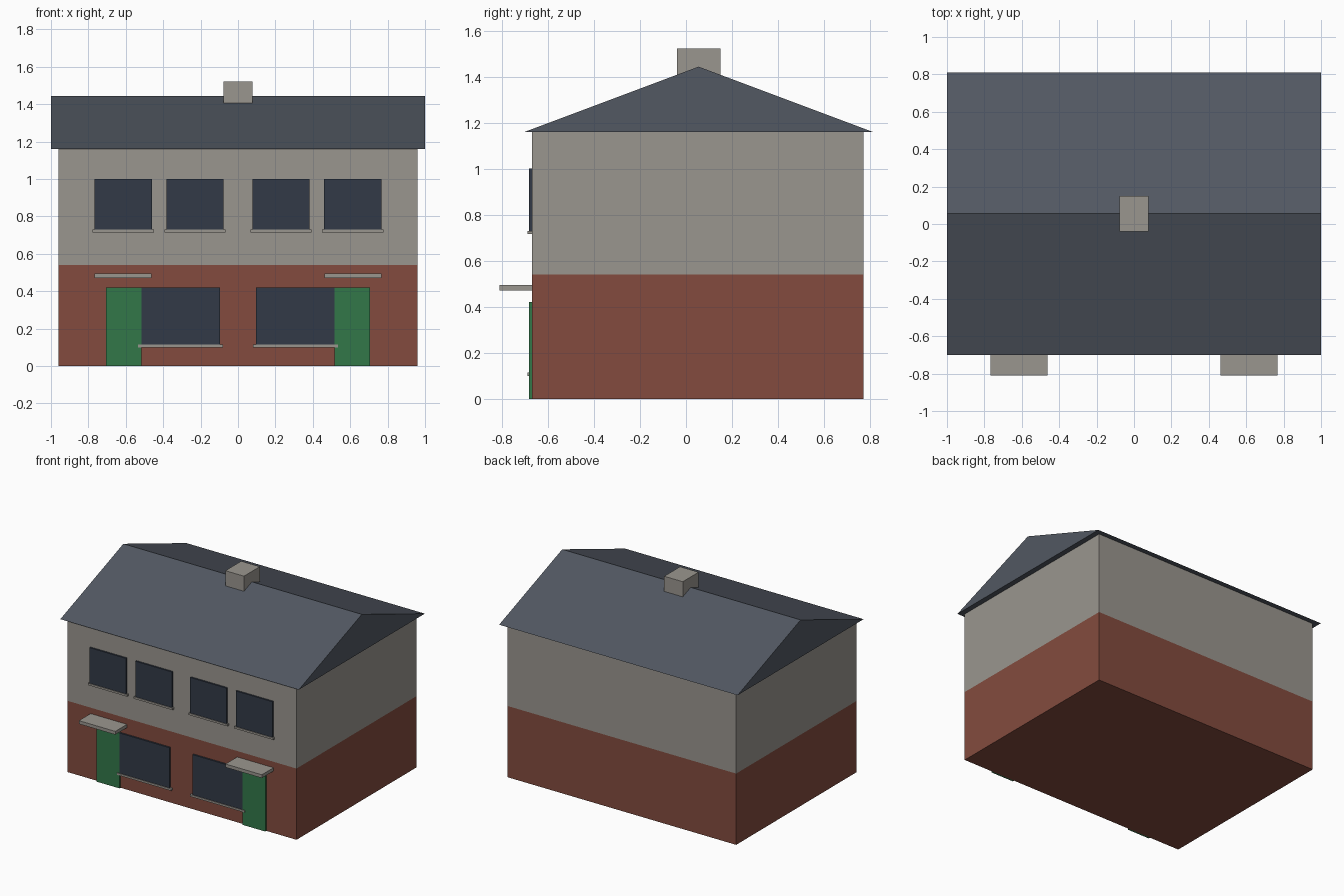
import bpy
import bmesh

cube = bpy.data.objects.get("Cube")
if cube:
    bpy.data.objects.remove(cube, do_unlink=True)


def material(name, srgb):
    lin = [((c / 255 + 0.055) / 1.055) ** 2.4 for c in srgb]
    m = bpy.data.materials.new(name)
    m.use_nodes = True
    m.diffuse_color = (*lin, 1)
    bsdf = next(n for n in m.node_tree.nodes if n.type == 'BSDF_PRINCIPLED')
    bsdf.inputs["Base Color"].default_value = (*lin, 1)
    bsdf.inputs["Roughness"].default_value = 0.8
    return m


RENDER = material("grey render", (154, 150, 143))
BRICK = material("red brick", (131, 75, 62))
SLATE = material("blue slate", (82, 88, 98))
GLASS = material("dark glass", (50, 58, 71))
GREEN = material("green paint", (50, 119, 73))


def finish(name, bm, *mats):
    bmesh.ops.recalc_face_normals(bm, faces=bm.faces)
    mesh = bpy.data.meshes.new(name)
    bm.to_mesh(mesh)
    bm.free()
    for m in mats:
        mesh.materials.append(m)
    ob = bpy.data.objects.new(name, mesh)
    bpy.context.collection.objects.link(ob)
    return ob


def box_mesh(x, y, z):
    """Box between the (low, high) pairs on each axis."""
    bm = bmesh.new()
    bmesh.ops.create_cube(bm, size=1)
    for v in bm.verts:
        v.co = [r[0] if c < 0 else r[1] for c, r in zip(v.co, (x, y, z))]
    return bm


def box(name, x, y, z, mat):
    return finish(name, box_mesh(x, y, z), mat)


def pair(name, x, y, z, mat):
    """The same box on the left and, mirrored, on the right."""
    box("left_" + name, x, y, z, mat)
    box("right_" + name, (-x[1], -x[0]), y, z, mat)


# Walls: brick below, render above
FRONT, BACK, EAVES, BAND = -0.67, 0.77, 1.16, 0.54
bm = box_mesh((-0.96, 0.96), (FRONT, BACK), (0, EAVES))
bmesh.ops.bisect_plane(bm, geom=bm.verts[:] + bm.edges[:] + bm.faces[:],
                       plane_co=(0, 0, BAND), plane_no=(0, 0, 1))
for f in bm.faces:
    f.material_index = int(f.calc_center_median().z > BAND)
finish("walls", bm, BRICK, RENDER)

# Gabled roof: triangular profile extruded along x
bm = bmesh.new()
profile = [(-0.70, EAVES), (0.81, EAVES), (0.055, 1.443)]
gable = bm.faces.new([bm.verts.new((-1, y, z)) for y, z in profile])
side = bmesh.ops.extrude_face_region(bm, geom=[gable])["geom"]
bmesh.ops.translate(bm, vec=(2, 0, 0),
                    verts=[g for g in side if isinstance(g, bmesh.types.BMVert)])
finish("roof", bm, SLATE)

# Chimney on the ridge
box("chimney", (-0.078, 0.078), (-0.04, 0.15), (1.3, 1.522), RENDER)

# Windows with sills
PLATE, SILL = (-0.683, FRONT), (-0.688, FRONT)
windows = [("inner_upper", 0.077, 0.383, 0.73, 1.0, 0.01),
           ("outer_upper", 0.46, 0.767, 0.73, 1.0, 0.01),
           ("lower", 0.097, 0.517, 0.115, 0.42, 0.018)]
for name, x0, x1, z0, z1, lip in windows:
    pair(name + "_window", (x0, x1), PLATE, (z0, z1), GLASS)
    pair(name + "_sill", (x0 - lip, x1 + lip), SILL, (z0 - 0.015, z0), RENDER)

# Doors and canopies
pair("door", (0.517, 0.707), PLATE, (0, 0.42), GREEN)
pair("canopy", (0.462, 0.767), (-0.81, FRONT), (0.47, 0.495), RENDER)
